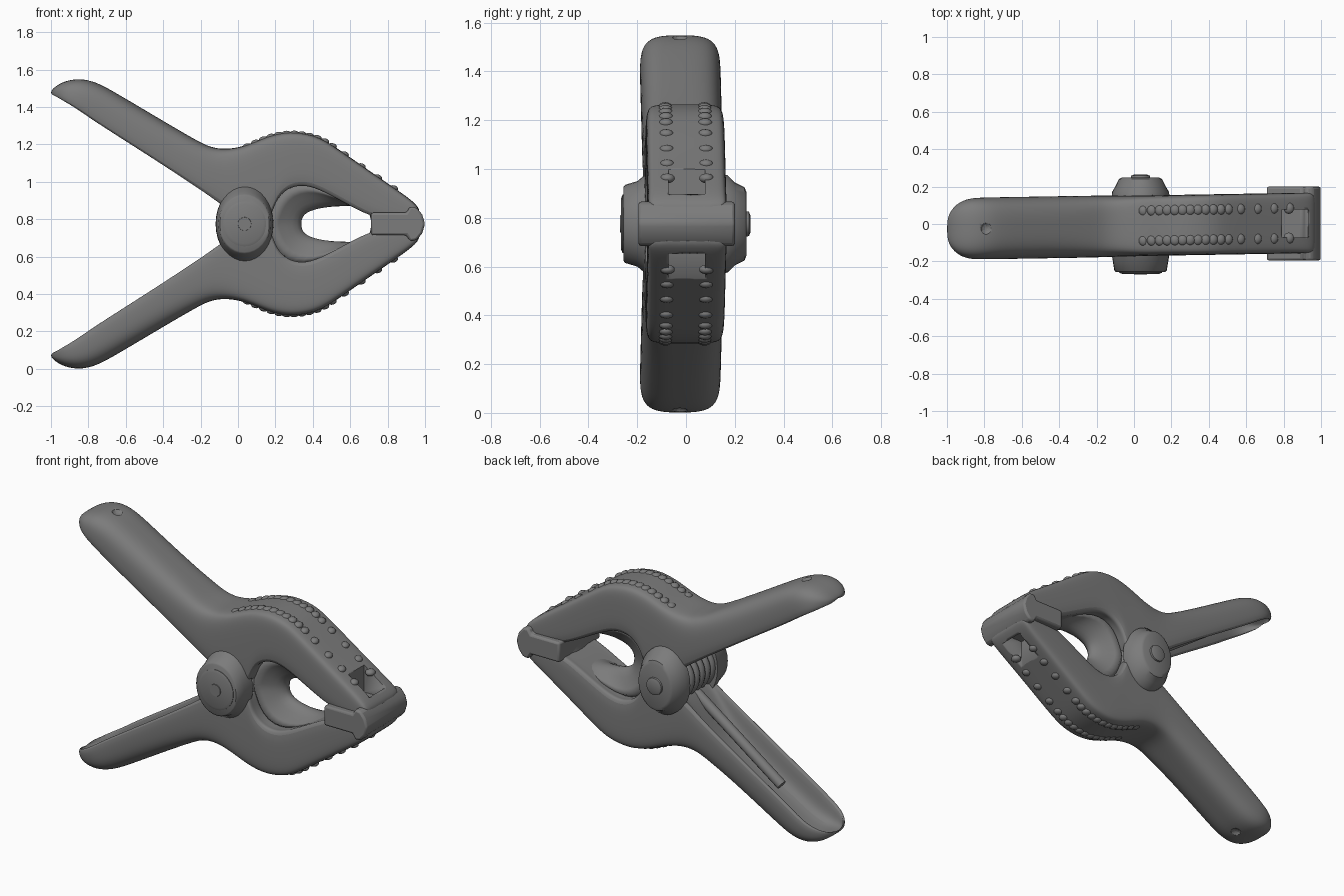
import bpy, bmesh, math
from mathutils import Vector, Matrix

if "Cube" in bpy.data.objects:
    bpy.data.objects.remove(bpy.data.objects["Cube"])

MID = 0.775                      # height of the mirror plane between the two arms
PIVOT = Vector((0.035, 0, MID))

grey = bpy.data.materials.new("mid_grey")
grey.use_nodes = True
grey.diffuse_color = (0.2, 0.2, 0.2, 1)
grey.node_tree.nodes["Principled BSDF"].inputs["Base Color"].default_value = (0.2, 0.2, 0.2, 1)


def skew(x):
    """Sideways drift of the clamp's centre line along its length."""
    return -0.01 + 0.017 * x


def finish(name, bm, angle=40):
    bmesh.ops.recalc_face_normals(bm, faces=bm.faces)
    mesh = bpy.data.meshes.new(name)
    bm.to_mesh(mesh)
    bm.free()
    mesh.materials.append(grey)
    obj = bpy.data.objects.new(name, mesh)
    bpy.context.collection.objects.link(obj)
    bpy.ops.object.select_all(action='DESELECT')
    obj.select_set(True)
    bpy.context.view_layer.objects.active = obj
    bpy.ops.object.shade_smooth_by_angle(angle=math.radians(angle))
    return obj


def loft(name, rings, caps=True, closed=False, angle=40):
    """Skin a list of equal point loops."""
    bm = bmesh.new()
    loops = [[bm.verts.new(p) for p in ring] for ring in rings]
    n = len(loops[0])
    pairs = list(zip(loops, loops[1:]))
    if closed:
        pairs.append((loops[-1], loops[0]))
    for a, b in pairs:
        for i in range(n):
            j = (i + 1) % n
            bm.faces.new((a[i], a[j], b[j], b[i]))
    if caps:
        bm.faces.new(loops[0])
        bm.faces.new(loops[-1])
    return finish(name, bm, angle)


def subdivide(obj, levels):
    mod = obj.modifiers.new("smooth", 'SUBSURF')
    mod.levels = mod.render_levels = levels


def cut(obj, cutter):
    mod = obj.modifiers.new("cut", 'BOOLEAN')
    mod.operation = 'DIFFERENCE'
    mod.object = cutter
    mod.solver = 'EXACT'
    cutter.hide_render = True
    cutter.hide_viewport = True
    cutter.display_type = 'WIRE'


def ball(name, centre, size):
    bm = bmesh.new()
    bmesh.ops.create_uvsphere(bm, u_segments=16, v_segments=8, radius=1)
    bmesh.ops.transform(bm, matrix=Matrix.Translation(centre) @ Matrix.Diagonal((*size, 1)), verts=bm.verts)
    return finish(name, bm, 180)


# Arm stations: outer x, z, inner x, z, half width
STATIONS = [
    (-1.0, 1.485, -1.0, 1.468, .05), (-.98, 1.508, -.98, 1.46, .1),
    (-.93, 1.538, -.94, 1.435, .142), (-.85, 1.554, -.89, 1.405, .163),
    (-.76, 1.535, -.83, 1.365, .166), (-.66, 1.48, -.76, 1.315, .166),
    (-.4, 1.325, -.5, 1.15, .166), (-.22, 1.22, -.3, 1.02, .166),
    (-.15, 1.185, -.18, .94, .165), (-.07, 1.172, -.08, .87, .163),
    (.03, 1.188, .03, .8, .163), (.12, 1.228, .12, .79, .162),
    (.2, 1.257, .175, .8, .162), (.28, 1.268, .2, .9, .162),
    (.36, 1.26, .26, .965, .162), (.44, 1.237, .34, .985, .162),
    (.52, 1.187, .43, .965, .162), (.7, 1.06, .6, .87, .162),
    (.87, .945, .74, .8, .162), (.95, .885, .88, .8, .162),
    (.978, .84, .95, .8, .16)]

ROUND = [(1, 0), (1, .4), (.94, .7), (.74, .92), (.38, 1), (0, 1)]
SQUARE = [(1, 0), (1, .5), (.99, .8), (.94, .95), (.78, 1), (0, 1)]


def section(station, up):
    ox, oz, ix, iz, w = station
    body = min(1, max(0, (ox + .35) / .4))       # 0 on the handle, 1 on the jaw body
    depth = .72 * (1 - min(1, max(0, (ox + .25) / .2))) + .01
    half = [(a[0] + (b[0] - a[0]) * body, a[1] + (b[1] - a[1]) * body) for a, b in zip(ROUND, SQUARE)]
    hollow = [(.8, 0), (.77, depth * .6), (.6, depth), (0, depth)]
    ring = half + [(-s, t) for s, t in half[-2::-1]]
    ring += [(-s, t) for s, t in hollow] + hollow[-2::-1]
    points = []
    for s, t in ring:
        x, z = ix + (ox - ix) * t, iz + (oz - iz) * t
        points.append((x, skew(x) + s * w, MID + up * (z - MID)))
    return points


# Notch across each jaw nose and dimple near each handle tip
for side, up in (("upper", 1), ("lower", -1)):
    arm = loft(side + "_arm", [section(s, up) for s in STATIONS], angle=60)
    subdivide(arm, 2)
    bm = bmesh.new()
    bmesh.ops.create_cube(bm, size=1)
    bmesh.ops.transform(bm, verts=bm.verts, matrix=Matrix.Translation(
        (.86, .003, MID + up * .17)) @ Matrix.Diagonal((.14, .15, .22, 1)))
    cut(arm, finish(side + "_notch_cutter", bm))
    cut(arm, ball(side + "_dimple_cutter", (-.785, -.025, MID + up * .775), (.035, .035, .025)))

    # Shallow grip bumps in two rows on the outer face
    for a, b in zip(STATIONS[10:18], STATIONS[11:19]):
        for y in (-.08, .08):
            for f in (.25, .75):
                x, z = a[0] + (b[0] - a[0]) * f, a[1] + (b[1] - a[1]) * f
                ball(side + "_grip_bump", (x, y + skew(x), MID + up * (z - MID - .012)), (.028, .03, .02))

    # Spring leg lying in the handle channel
    start, end = Vector((-.02, -.03, MID + up * .1)), Vector((-.62, -.03, MID + up * .53))
    axis = end - start
    bm = bmesh.new()
    bmesh.ops.create_cone(bm, cap_ends=True, segments=12, radius1=.03, radius2=.03, depth=axis.length)
    bmesh.ops.transform(bm, verts=bm.verts, matrix=Matrix.Translation((start + end) / 2)
                        @ axis.to_track_quat('Z', 'Y').to_matrix().to_4x4())
    finish(side + "_spring_leg", bm)

# Dished throat between the arms, narrowing to the opening
rim = [(.14, MID), (.165, .83), (.19, .9), (.25, .975), (.34, .995), (.43, .975), (.6, .885), (.74, .82)]
hole = [(.34, MID), (.342, .8), (.355, .825), (.39, .845), (.44, .858), (.5, .867), (.6, .872), (.72, .87)]


def both(points):
    return points + [(x, 2 * MID - z) for x, z in points[:0:-1]]


rim, hole = both(rim), both(hole)
rings = []
for f, y in ((0, -.14), (.35, -.085), (.75, -.055), (1, -.02), (1, .02), (.75, .055), (.35, .085), (0, .14)):
    rings.append([(a[0] + (b[0] - a[0]) * f, y, a[1] + (b[1] - a[1]) * f) for a, b in zip(rim, hole)])
throat = loft("throat", rings, caps=False, closed=True, angle=60)
subdivide(throat, 1)

# Jaw pad gripping the nose of both arms
pad = [(.71, .835), (.9, .835), (.92, .868), (.955, .862), (.985, .825), (1, MID)]
pad = pad + [(x, 2 * MID - z) for x, z in pad[-2::-1]]
jaw = loft("jaw_pad", [[(x, y, z) for x, z in pad] for y in (-.195, .2)])
bevel = jaw.modifiers.new("soft_edges", 'BEVEL')
bevel.width, bevel.segments = .012, 2


# Turned parts around the pivot axis: (y, radius x, radius z) rings
def turned(name, profile, sides=32):
    rings = []
    for y, rx, rz in profile:
        angles = [2 * math.pi * i / sides for i in range(sides)]
        rings.append([(PIVOT.x + rx * math.cos(a), y, PIVOT.z + rz * math.sin(a)) for a in angles])
    return loft(name, rings)


turned("pivot_barrel", [(-.16, .12, .12), (.16, .12, .12)])
turned("front_boss", [(-.13, .155, .205), (-.17, .153, .2), (-.2, .148, .175), (-.25, .14, .16), (-.257, .132, .15)])
turned("front_cap", [(-.24, .115, .12), (-.26, .115, .12), (-.266, .1, .105)])
turned("front_rivet", [(-.25, .04, .04), (-.27, .035, .035)])
turned("back_boss", [(.13, .155, .205), (.17, .153, .2), (.2, .135, .17), (.24, .115, .15), (.248, .1, .13)])
turned("back_rivet", [(.23, .055, .055), (.258, .05, .05), (.264, .035, .035)])

# Spring coils between the bosses
for i in range(6):
    rings = []
    for k in range(32):
        a = 2 * math.pi * k / 32
        ring = []
        for m in range(8):
            b = 2 * math.pi * m / 8
            r = .118 + .025 * math.cos(b)
            ring.append((PIVOT.x + r * math.cos(a), -.125 + .05 * i + .025 * math.sin(b), PIVOT.z + r * math.sin(a)))
        rings.append(ring)
    loft("spring_coil", rings, caps=False, closed=True, angle=60)
